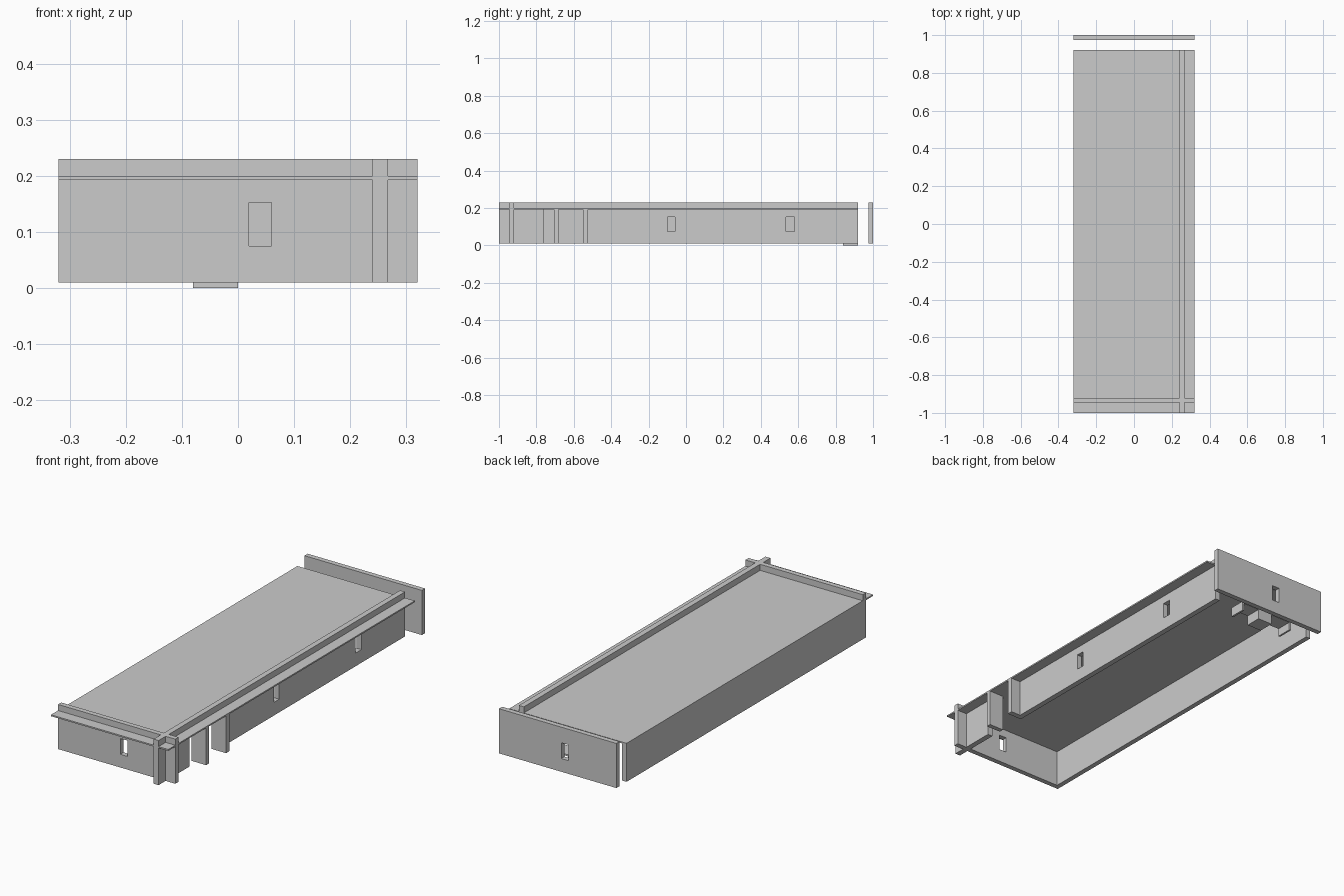
import bpy
import bmesh
from mathutils import Vector

if "Cube" in bpy.data.objects:
    bpy.data.objects.remove(bpy.data.objects["Cube"])


def box(name, x, y, z):
    """Box from three (min, max) ranges."""
    bm = bmesh.new()
    bmesh.ops.create_cube(bm, size=1)
    lo, hi = Vector((x[0], y[0], z[0])), Vector((x[1], y[1], z[1]))
    for v in bm.verts:
        v.co = Vector([lo[i] + (v.co[i] + 0.5) * (hi[i] - lo[i]) for i in range(3)])
    me = bpy.data.meshes.new(name)
    bm.to_mesh(me)
    bm.free()
    ob = bpy.data.objects.new(name, me)
    bpy.context.collection.objects.link(ob)
    return ob


def cut(ob, x, y, z):
    """Cut a box-shaped opening through a wall."""
    cutter = box("opening_cutter", x, y, z)
    cutter.hide_render = True
    mod = ob.modifiers.new("opening", "BOOLEAN")
    mod.operation = "DIFFERENCE"
    mod.solver = "EXACT"
    mod.object = cutter
    deps = bpy.context.evaluated_depsgraph_get()
    me = bpy.data.meshes.new_from_object(ob.evaluated_get(deps))
    ob.modifiers.clear()
    ob.data = me
    bpy.data.objects.remove(cutter)


WALL_Z = (0.01, 0.23)
UNDER = (0.01, 0.195)
WIN_Z = (0.075, 0.153)
FULL_X = (-0.32, 0.32)
SIDE_X = (0.24, 0.267)

# Flat roof slab, overhanging at the front and right
box("roof_slab", FULL_X, (-1, 0.92), (0.193, 0.2))

# Front wall, running through the roof as a parapet
front = box("front_wall", FULL_X, (-0.945, -0.92), WALL_Z)
cut(front, (0.02, 0.06), (-1, -0.85), WIN_Z)

# Free-standing back wall
back = box("back_wall", FULL_X, (0.975, 1.0), WALL_Z)
cut(back, (-0.06, -0.02), (0.9, 1.1), WIN_Z)

# Left wall, solid
box("left_wall", (-0.32, -0.295), (-0.93, 0.92), UNDER)

# Right wall: corner fin and stub, then the long wall with two windows
box("right_wall_corner", SIDE_X, (-1, -0.945), WALL_Z)
box("right_wall_stub", SIDE_X, (-0.92, -0.76), UNDER)
right = box("right_wall", SIDE_X, (-0.54, 0.92), UNDER)
for y in ((-0.10, -0.06), (0.535, 0.58)):
    cut(right, (0.2, 0.3), y, WIN_Z)
box("right_parapet", SIDE_X, (-0.945, 0.92), (0.195, 0.23))

# Entrance fins under the right overhang
for y in ((-0.705, -0.682), (-0.55, -0.523)):
    box("entrance_fin", (0.24, 0.32), y, UNDER)

# Small counter at the open back end, on a foot block
box("counter_foot", (-0.08, 0), (0.84, 0.92), (0, 0.05))
box("counter_top", (-0.2, 0.1), (0.84, 0.92), (0.05, 0.058))
for x in (-0.2, 0.09):
    box("counter_leg", (x, x + 0.01), (0.84, 0.92), (0.01, 0.05))
